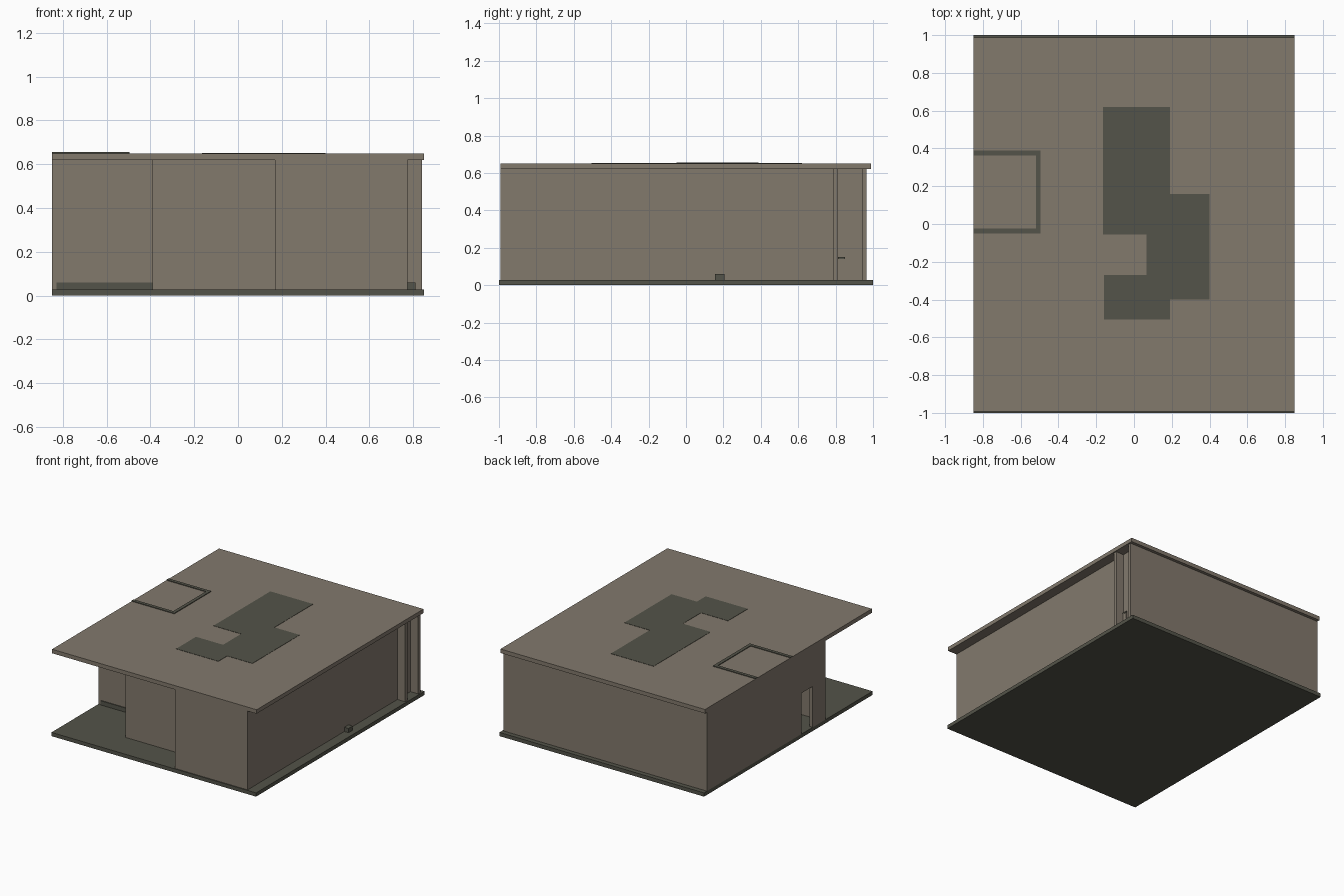
import bpy
import bmesh

if "Cube" in bpy.data.objects:
    bpy.data.objects.remove(bpy.data.objects["Cube"])


def material(name, colour):
    m = bpy.data.materials.new(name)
    m.diffuse_color = (*colour, 1.0)
    m.use_nodes = True
    m.node_tree.nodes["Principled BSDF"].inputs["Base Color"].default_value = m.diffuse_color
    return m


TAN = material("warm grey brown", (0.225, 0.192, 0.152))
DARK = material("dark olive grey", (0.088, 0.088, 0.067))


def boxes(name, mat, *ranges):
    """One object made of boxes, each given as x0, x1, y0, y1, z0, z1."""
    bm = bmesh.new()
    for x0, x1, y0, y1, z0, z1 in ranges:
        verts = bmesh.ops.create_cube(bm, size=1.0)["verts"]
        for v in verts:
            v.co.x = x1 if v.co.x > 0 else x0
            v.co.y = y1 if v.co.y > 0 else y0
            v.co.z = z1 if v.co.z > 0 else z0
    me = bpy.data.meshes.new(name)
    bm.to_mesh(me)
    bm.free()
    me.materials.append(mat)
    ob = bpy.data.objects.new(name, me)
    bpy.context.collection.objects.link(ob)
    return ob


F, C, T = 0.028, 0.62, 0.025   # floor top, ceiling, wall thickness
ROOF = 0.65


def wall(name, x0, x1, y0, y1):
    return boxes(name, TAN, (x0, x1, y0, y1, F, C))


# Floor and roof slabs
boxes("floor_slab", DARK, (-0.85, 0.85, -1, 1, 0, F))
boxes("roof_slab", TAN, (-0.85, 0.85, -0.993, 0.988, C, ROOF))

# Stepped front walls and their returns
wall("front_wall", 0.17, 0.775, -0.993, -0.993 + T)
wall("front_return", 0.17, 0.17 + T, -0.993 + T, -0.777)
wall("middle_front_wall", -0.39, 0.17 + T, -0.777, -0.777 + T)
wall("porch_return", -0.39, -0.39 + T, -0.777 + T, -0.44 + T)
wall("porch_wall", -0.85, -0.39, -0.44, -0.44 + T)
boxes("porch_step", DARK, (-0.83, -0.39, -0.446, -0.44, F, 0.06))

# Right wall, side alcove and back wall
wall("right_wall", 0.775 - T, 0.775, -0.993 + T, 0.94)
wall("alcove_wall", 0.775, 0.84, 0.785, 0.81)
wall("back_wall", -0.85, 0.84, 0.94, 0.965)

# Left wall with a low doorway
XL = (-0.85, -0.85 + T)
boxes("left_wall", TAN,
      (*XL, -0.44 + T, -0.29, F, C),
      (*XL, -0.29, -0.16, 0.335, C),
      (*XL, -0.16, 0.94, F, C))

# Small fittings on the right side
boxes("side_block", DARK, (0.775, 0.81, 0.155, 0.205, F, 0.06))
boxes("alcove_hatch", TAN, (0.775, 0.783, 0.812, 0.848, F, 0.14))
boxes("alcove_hatch_top", DARK, (0.775, 0.784, 0.812, 0.85, 0.14, 0.15))

# Dark painted panels on the roof
P = (ROOF, ROOF + 0.002)
boxes("roof_panels", DARK,
      (-0.165, 0.19, -0.055, 0.62, *P),
      (0.19, 0.40, -0.40, 0.16, *P),
      (0.065, 0.19, -0.27, -0.055, *P),
      (-0.16, 0.19, -0.505, -0.27, *P))

# Three-sided raised frame on the left of the roof
R = (ROOF, ROOF + 0.005)
boxes("roof_frame", DARK,
      (-0.85, -0.495, 0.363, 0.388, *R),
      (-0.85, -0.495, -0.05, -0.025, *R),
      (-0.52, -0.495, -0.025, 0.363, *R))
